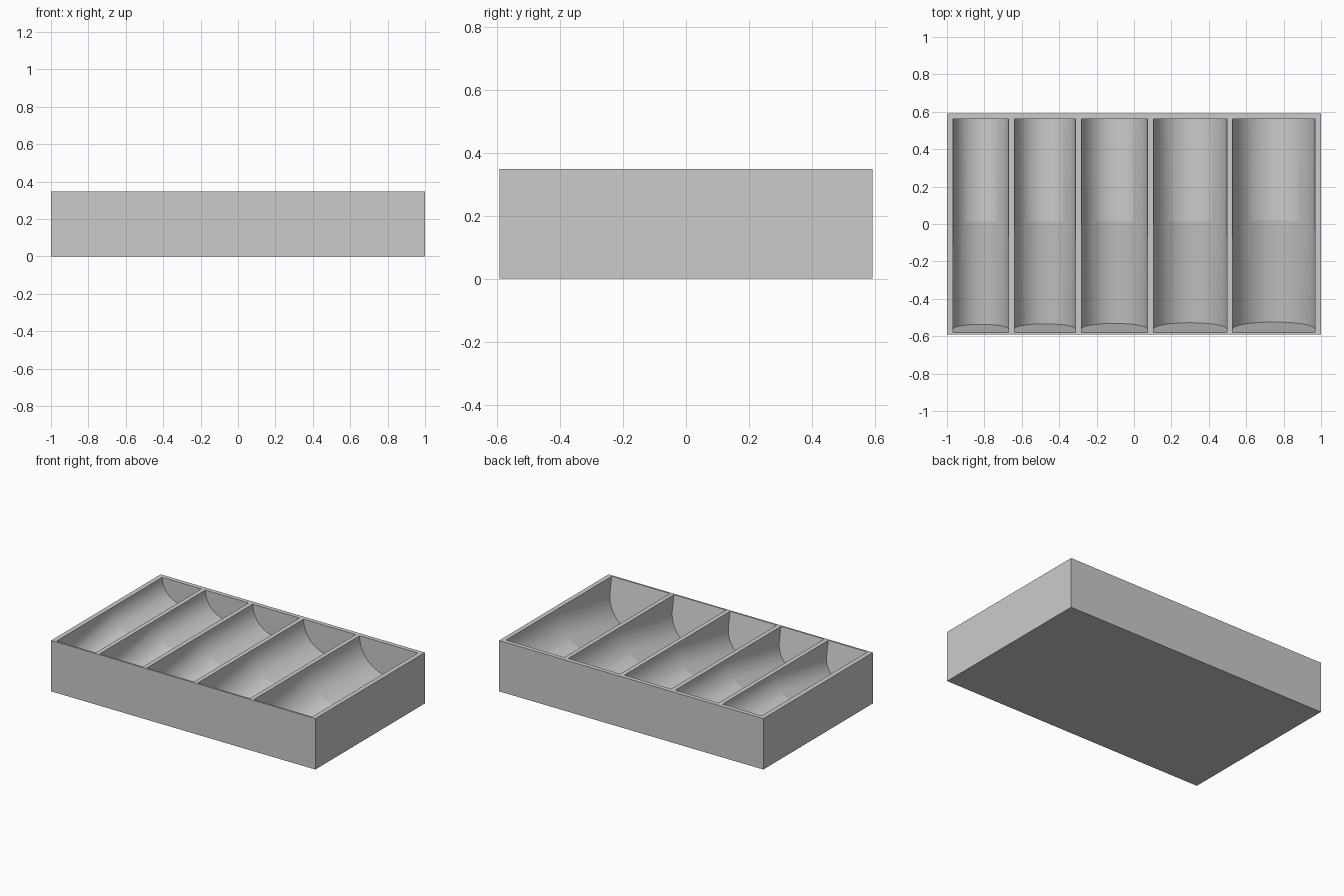
import bpy, bmesh, math

cube = bpy.data.objects.get("Cube")
if cube:
    bpy.data.objects.remove(cube, do_unlink=True)

HEIGHT, HALF_Y = 0.348, 0.592
END_Y = 0.562                 # distance from the middle to the slot ends
TILT = math.radians(10)       # downward slope of the front half of each slot
SEGMENTS = 48

grey = bpy.data.materials.new("plain_grey")
grey.use_nodes = True
colour = (0.6, 0.6, 0.6, 1)
grey.diffuse_color = colour
grey.node_tree.nodes["Principled BSDF"].inputs["Base Color"].default_value = colour


def make_object(name, bm):
    bmesh.ops.recalc_face_normals(bm, faces=bm.faces)
    mesh = bpy.data.meshes.new(name)
    bm.to_mesh(mesh)
    bm.free()
    mesh.materials.append(grey)
    obj = bpy.data.objects.new(name, mesh)
    bpy.context.collection.objects.link(obj)
    return obj


def slot_ring(bm, left, right, axis_y, axis_depth, angle, squash):
    """U-shaped section leaning by angle: straight sides, then a half circle."""
    centre, radius = (left + right) / 2, (right - left) / 2
    outline = [(left, -0.05)]
    for i in range(SEGMENTS + 1):
        a = math.pi * i / SEGMENTS
        depth = axis_depth + radius * squash * math.sin(a)
        outline.append((centre - radius * math.cos(a), depth))
    outline.append((right, -0.05))
    lean = math.tan(angle)
    return [bm.verts.new((x, axis_y + lean * (d - axis_depth), HEIGHT - d))
            for x, d in outline]


# Solid block
bm = bmesh.new()
bmesh.ops.create_cube(bm, size=1)
for v in bm.verts:
    v.co = (v.co.x * 2, v.co.y * 2 * HALF_Y, (v.co.z + 0.5) * HEIGHT)
tray = make_object("sorting_tray", bm)

# Round-bottomed slots, level at the back and sloping down at the front
slots = [(-0.967, -0.671), (-0.640, -0.313), (-0.282, 0.072), (0.103, 0.497), (0.527, 0.968)]
bm = bmesh.new()
for left, right in slots:
    rings = [
        slot_ring(bm, left, right, -END_Y, END_Y * math.tan(TILT), TILT, math.cos(TILT)),
        slot_ring(bm, left, right, 0, 0, TILT / 2, 1),
        slot_ring(bm, left, right, END_Y, 0, 0, 1),
    ]
    bm.faces.new(rings[0])
    bm.faces.new(rings[-1][::-1])
    for front, back in zip(rings, rings[1:]):
        for i in range(len(front)):
            j = (i + 1) % len(front)
            bm.faces.new((front[i], back[i], back[j], front[j]))
cutter = make_object("slot_cutter", bm)
cutter.hide_render = True

# Cut the slots, then remove the cutter
cut = tray.modifiers.new("slots", "BOOLEAN")
cut.operation = "DIFFERENCE"
cut.solver = "EXACT"
cut.object = cutter
bpy.ops.object.select_all(action="DESELECT")
tray.select_set(True)
bpy.context.view_layer.objects.active = tray
bpy.ops.object.modifier_apply(modifier=cut.name)
bpy.data.objects.remove(cutter, do_unlink=True)
bpy.ops.object.shade_smooth_by_angle(angle=math.radians(8))
